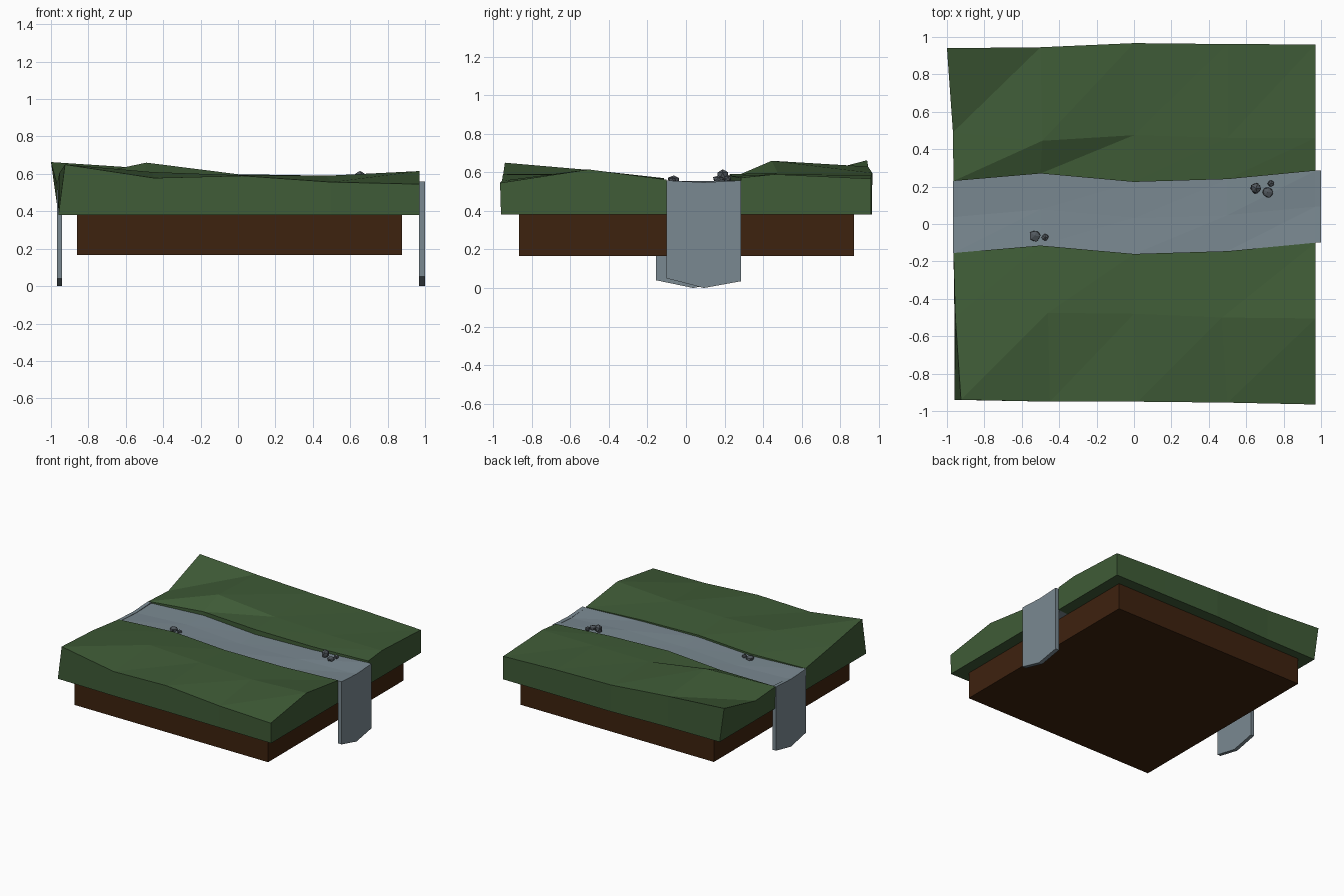
import bpy, bmesh, math, random
from mathutils import Vector

if "Cube" in bpy.data.objects:
    bpy.data.objects.remove(bpy.data.objects["Cube"])

random.seed(4)


def material(name, rgb):
    m = bpy.data.materials.new(name)
    m.diffuse_color = (*rgb, 1)
    m.use_nodes = True
    m.node_tree.nodes["Principled BSDF"].inputs["Base Color"].default_value = m.diffuse_color
    return m


GRASS = material("grass green", (0.050, 0.106, 0.038))
SOIL = material("soil brown", (0.048, 0.016, 0.0045))
WATER = material("water blue grey", (0.195, 0.25, 0.285))
STONE = material("stone grey", (0.085, 0.10, 0.115))


def finish(name, bm, mat):
    bmesh.ops.recalc_face_normals(bm, faces=bm.faces)
    me = bpy.data.meshes.new(name)
    bm.to_mesh(me)
    bm.free()
    me.materials.append(mat)
    ob = bpy.data.objects.new(name, me)
    bpy.context.collection.objects.link(ob)
    return ob


def slab(name, rows, base, mat, limits):
    """Closed slab: faceted top from rows of points, flat base at one height."""
    bm = bmesh.new()
    x0, x1, y0, y1 = limits
    nr, nc = len(rows), len(rows[0])
    top, bot = [], []
    for j, row in enumerate(rows):
        top.append([bm.verts.new(p) for p in row])
        line = []
        for i, (x, y, z) in enumerate(row):
            bx = x0 if i == 0 else x1 if i == nc - 1 else x
            line.append(bm.verts.new((bx, min(max(y, y0), y1), base)))
        bot.append(line)
    for j in range(nr - 1):
        for i in range(nc - 1):
            for g in (top, bot):
                a, b, c, d = g[j][i], g[j][i + 1], g[j + 1][i + 1], g[j + 1][i]
                bm.faces.new((a, b, c))
                bm.faces.new((a, c, d))
    ring = ([(0, i) for i in range(nc)] + [(j, nc - 1) for j in range(1, nr)]
            + [(nr - 1, i) for i in range(nc - 2, -1, -1)]
            + [(j, 0) for j in range(nr - 2, 0, -1)])
    for (a, b), (c, d) in zip(ring, ring[1:] + ring[:1]):
        bm.faces.new((top[a][b], top[c][d], bot[c][d], bot[a][b]))
    return finish(name, bm, mat)


# Soil block
bm = bmesh.new()
bmesh.ops.create_cube(bm, size=1)
for v in bm.verts:
    v.co = Vector((v.co.x * 1.737 + 0.008, v.co.y * 1.737 + 0.003, v.co.z * 0.215 + 0.2725))
finish("soil_block", bm, SOIL)

# Shared river bank lines
XS = (-0.965, -0.5, 0.0, 0.5, 0.97)
SOUTH = (-0.155, -0.115, -0.16, -0.145, -0.10)
NORTH = (0.23, 0.27, 0.225, 0.24, 0.285)
LIM = (-0.96, 0.97, -0.96, 0.965)


def row(xs, ys, zs):
    return list(zip(xs, ys, zs))


# Grass banks on each side of the river
slab("grass_south", [
    row((-0.925, -0.45, 0.02, 0.5, 0.97), (-0.94, -0.95, -0.95, -0.955, -0.965),
        (0.65, 0.578, 0.59, 0.556, 0.545)),
    row((-0.955, -0.46, 0.0, 0.47, 0.97), (-0.5, -0.475, -0.48, -0.5, -0.505),
        (0.605, 0.61, 0.593, 0.59, 0.615)),
    row(XS, SOUTH, (0.56, 0.57, 0.57, 0.565, 0.562))], 0.38, GRASS, LIM)
slab("grass_north", [
    row(XS, NORTH, (0.56, 0.585, 0.59, 0.58, 0.572)),
    row((-0.968, -0.49, 0.0, 0.5, 0.97), (0.49, 0.445, 0.475, 0.46, 0.46),
        (0.545, 0.66, 0.598, 0.59, 0.59)),
    row((-1.0, -0.5, 0.0, 0.5, 0.97), (0.94, 0.945, 0.967, 0.962, 0.96),
        (0.663, 0.63, 0.597, 0.585, 0.567))], 0.38, GRASS, LIM)

# River bed between the banks
MID = [(a + b) / 2 for a, b in zip(SOUTH, NORTH)]
slab("river", [
    row(XS, SOUTH, (0.555, 0.555, 0.555, 0.555, 0.558)),
    row(XS, MID, (0.545, 0.55, 0.548, 0.555, 0.546)),
    row(XS, NORTH, (0.55, 0.555, 0.55, 0.555, 0.558))], 0.38, WATER, (-0.965, 0.97, -1, 1))


# Waterfalls: thin sheets with a pointed lower edge
def waterfall(name, x0, x1, y0, y1, za, zb):
    ym = (y0 + y1) / 2
    prof = [(y0, za), (ym, 0.0), (y1, zb), (y1, 0.558), (ym, 0.548), (y0, 0.558)]
    bm = bmesh.new()
    f = bm.faces.new([bm.verts.new((x0, y, z)) for y, z in prof])
    ext = bmesh.ops.extrude_face_region(bm, geom=[f], use_keep_orig=True)
    for v in ext["geom"]:
        if isinstance(v, bmesh.types.BMVert):
            v.co.x = x1
    finish(name, bm, WATER)


waterfall("waterfall_right", 0.967, 1.0, SOUTH[-1], NORTH[-1], 0.05, 0.035)
waterfall("waterfall_left", -0.969, -0.94, SOUTH[0], NORTH[0], 0.04, 0.04)

# Stones in the river
for k, (x, y, z, r, h) in enumerate([
        (-0.53, -0.063, 0.56, 0.034, 0.026), (-0.475, -0.072, 0.56, 0.020, 0.016),
        (0.652, 0.19, 0.583, 0.032, 0.036), (0.732, 0.217, 0.57, 0.019, 0.02),
        (0.715, 0.17, 0.565, 0.032, 0.02)]):
    bm = bmesh.new()
    bmesh.ops.create_icosphere(bm, subdivisions=1, radius=1)
    for v in bm.verts:
        s = random.uniform(0.85, 1.1)
        v.co = Vector((x + v.co.x * r * s, y + v.co.y * r * s, z + v.co.z * h * s))
    finish(f"stone_{k + 1}", bm, STONE)
